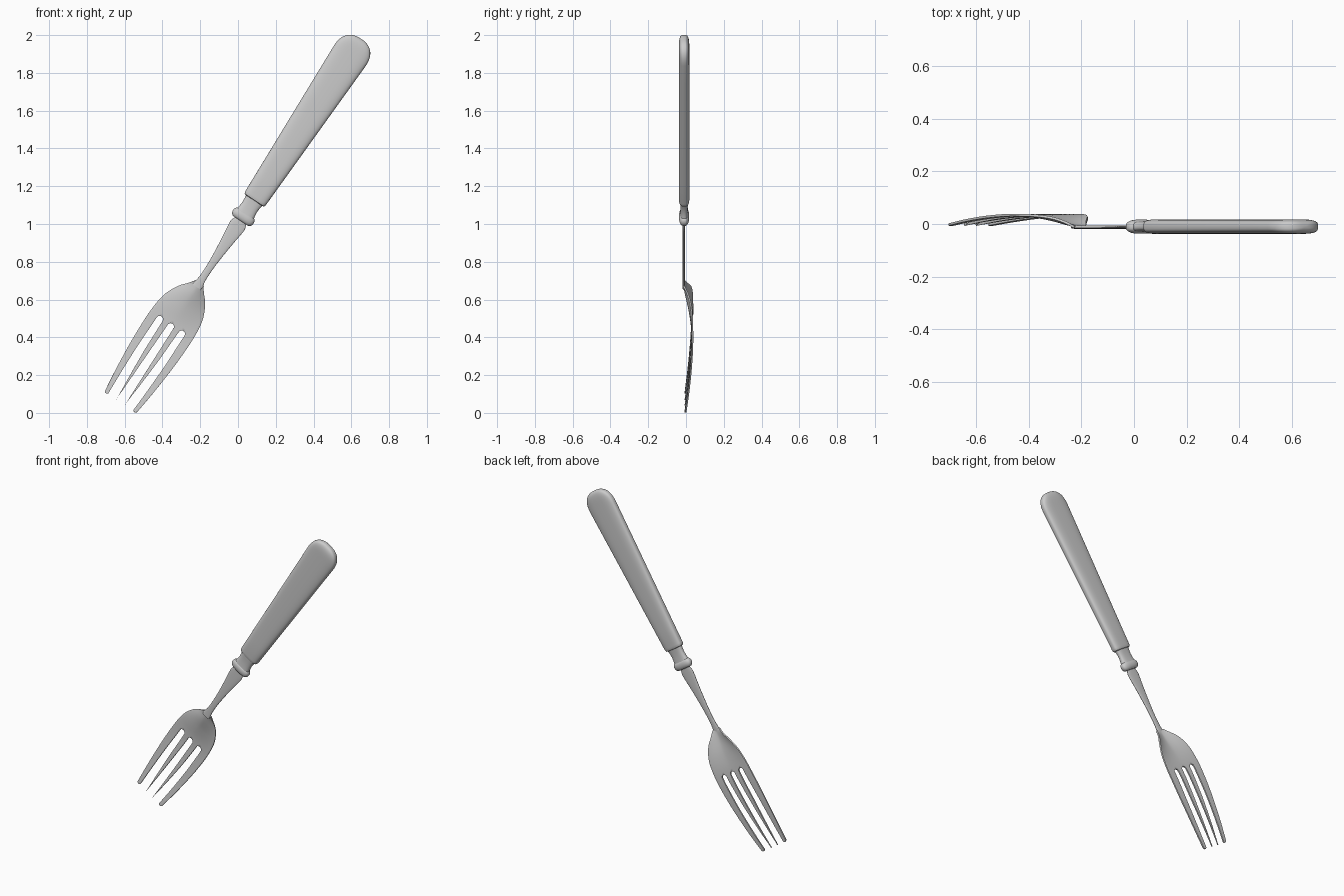
import bpy, bmesh, math
from mathutils import Matrix

if "Cube" in bpy.data.objects:
    bpy.data.objects.remove(bpy.data.objects["Cube"])

# Local frame: x across the fork, y thickness, z along it; then tilted and lifted
PLACE = Matrix.Translation((0.002, 0, 0.999)) @ Matrix.Rotation(math.radians(33.5), 4, 'Y')


def curve(keys, s):
    """Smooth (Catmull-Rom style) interpolation through (position, value) keys."""
    k = sorted(keys)
    if s <= k[0][0]:
        return k[0][1]
    if s >= k[-1][0]:
        return k[-1][1]

    def slope(i):
        a, b = k[max(i - 1, 0)], k[min(i + 1, len(k) - 1)]
        return (b[1] - a[1]) / (b[0] - a[0])
    i = max(j for j in range(len(k) - 1) if k[j][0] <= s)
    d = k[i + 1][0] - k[i][0]
    u = (s - k[i][0]) / d
    return ((2*u**3 - 3*u*u + 1) * k[i][1] + (u**3 - 2*u*u + u) * d * slope(i)
            + (3*u*u - 2*u**3) * k[i + 1][1] + (u**3 - u*u) * d * slope(i + 1))


def finish(bm, name, angle=40):
    bmesh.ops.recalc_face_normals(bm, faces=bm.faces)
    me = bpy.data.meshes.new(name)
    bm.to_mesh(me)
    bm.free()
    ob = bpy.data.objects.new(name, me)
    ob.matrix_world = PLACE
    bpy.context.collection.objects.link(ob)
    bpy.ops.object.select_all(action='DESELECT')
    bpy.context.view_layer.objects.active = ob
    ob.select_set(True)
    bpy.ops.object.shade_smooth_by_angle(angle=math.radians(angle))
    return ob


def loft(name, stations, power, yc=-0.010, n=40):
    """Skin superellipse sections given as (s, half width, half thickness)."""
    bm = bmesh.new()
    rings = []
    for s, w, h in stations:
        ring = []
        for i in range(n):
            a = 2 * math.pi * i / n
            c, d = math.cos(a), math.sin(a)
            x = math.copysign(abs(c) ** (2 / power), c) * w
            y = math.copysign(abs(d) ** (2 / power), d) * h
            ring.append(bm.verts.new((x, yc + y, s)))
        rings.append(ring)
    for a, b in zip(rings, rings[1:]):
        for i in range(n):
            j = (i + 1) % n
            bm.faces.new((a[i], a[j], b[j], b[i]))
    bm.faces.new(rings[0])
    bm.faces.new(rings[-1])
    return finish(bm, name)


# Handle: flattened taper with a rounded butt
st = [(0.150, 0.052, 0.020), (0.153, 0.061, 0.025), (0.160, 0.065, 0.027), (0.17, 0.066, 0.028)]
st += [(0.17 + 0.9 * i / 8, 0.066 + 0.034 * i / 8, 0.028) for i in range(1, 9)]
for i in range(1, 15):
    q = math.sin(math.pi / 2 * i / 14.3)
    st.append((1.07 + 0.107 * q, 0.1 * (1 - q**2.4) ** (1 / 2.4), 0.028 * (1 - q**5) ** (1 / 2.6)))
loft("handle", st, 3.2)

# Ferrule neck and rounded collar ring
loft("ferrule", [(0.06, 0.055, 0.022), (0.08, 0.050, 0.020), (0.11, 0.047, 0.019),
                 (0.135, 0.049, 0.020), (0.16, 0.054, 0.022)], 2.8)
ring = []
for i in range(13):
    a = math.pi * i / 12
    ring.append((0.047 - 0.026 * math.cos(a), 0.044 + 0.021 * math.sin(a), 0.012 + 0.015 * math.sin(a)))
loft("collar", ring, 2.8)

# Slim shank, narrowing towards the head
shank_w = [(-0.42, 0.024), (-0.385, 0.026), (-0.35, 0.020), (-0.28, 0.019), (-0.2, 0.024),
           (-0.1, 0.034), (-0.03, 0.043), (0.0, 0.044), (0.03, 0.030)]
loft("shank", [(s, curve(shank_w, s), 0.0065) for s in [-0.40 + 0.43 * i / 24 for i in range(25)]],
     2.4, yc=-0.012)

# Head: four strips that share edges in the palm and part at the slots
TOP, SLOT, TIP, R = -0.375, -0.632, -1.133, 0.018
width = [(-0.375, 0.028), (-0.40, 0.044), (-0.45, 0.085), (-0.52, 0.119), (-0.58, 0.131),
         (-0.65, 0.136), (-0.75, 0.135), (-0.85, 0.130), (-1.0, 0.117), (-1.133, 0.101)]
rim_y = [(-0.375, -0.012), (-0.40, 0.004), (-0.44, 0.022), (-0.50, 0.031), (-0.6, 0.034),
         (-0.7, 0.033), (-0.85, 0.025), (-1.0, 0.012), (-1.133, -0.003)]
mid_y = [(-0.375, -0.012), (-0.44, -0.002), (-0.52, 0.015), (-0.60, 0.028), (-0.66, 0.0325),
         (-0.7, 0.033), (-0.85, 0.025), (-1.0, 0.012), (-1.133, -0.003)]


def slot_half(s):
    d = SLOT - s
    if d <= 0:
        return 0.0
    if d < R:
        return math.sqrt(R * R - (R - d) ** 2)
    return R + 0.009 * (d - R) / (SLOT - R - TIP)


rows = [TOP + (SLOT - TOP) * i / 18 for i in range(18)]
rows += [SLOT - R * (1 - math.cos(math.pi / 2 * i / 6)) for i in range(7)]
rows += [SLOT - R + (TIP + 0.007 - SLOT + R) * i / 24 for i in range(1, 25)] + [TIP]
bm = bmesh.new()
SEG = 5
for k in range(4):
    prev = None
    for s in rows:
        w, h = curve(width, s), slot_half(s)
        gap = min(0.070 - 0.004 * (SLOT - s) / (SLOT - TIP), 0.52 * w)
        left = -w if k == 0 else (k - 2) * gap + h
        right = w if k == 3 else (k - 1) * gap - h
        if s == TIP:
            m, e = (left + right) / 2, (right - left) * 0.2
            left, right = m - e, m + e
        row = []
        for i in range(SEG + 1):
            x = left + (right - left) * i / SEG
            f = min(1, abs(x) / w) ** 1.6
            y = curve(mid_y, s) * (1 - f) + curve(rim_y, s) * f
            row.append(bm.verts.new((x, y, s)))
        if prev:
            for i in range(SEG):
                bm.faces.new((prev[i], prev[i + 1], row[i + 1], row[i]))
        prev = row
bmesh.ops.remove_doubles(bm, verts=bm.verts, dist=1e-5)
head = finish(bm, "tined_head")
mod = head.modifiers.new("thickness", 'SOLIDIFY')
mod.thickness = 0.009
mod.offset = 0
bev = head.modifiers.new("soft_edges", 'BEVEL')
bev.width = 0.0018
bev.segments = 2
bev.limit_method = 'ANGLE'
bev.angle_limit = math.radians(50)
